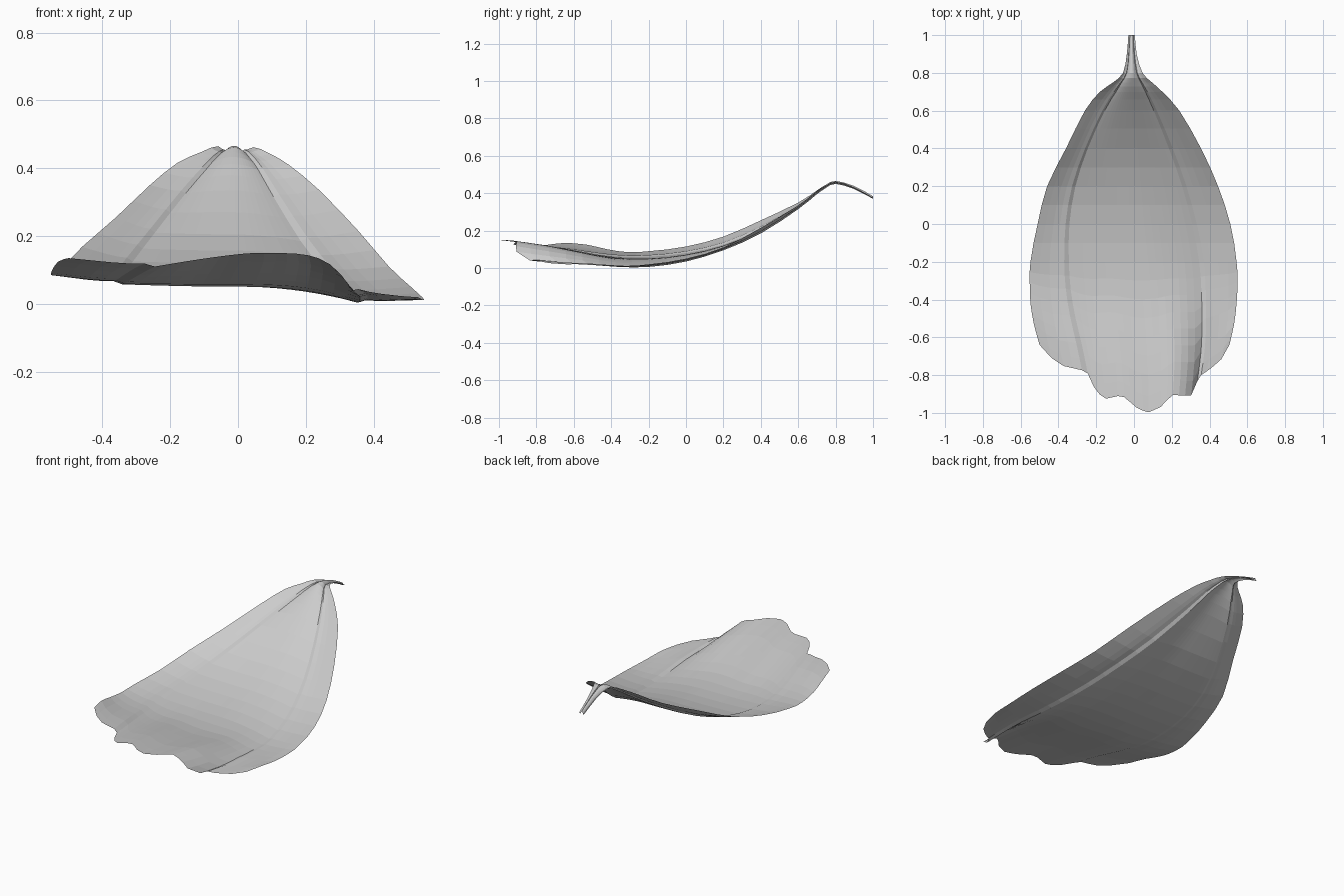
import bpy
import bmesh

if "Cube" in bpy.data.objects:
    bpy.data.objects.remove(bpy.data.objects["Cube"], do_unlink=True)

# Lengthwise guide curves, sampled from the stem to the ruffled lip
station_y = [1, .9, .8, .75, .7, .6, .4, .2, 0, -.2, -.4, -.6, -.8, -1]
outline = {
    "left_edge": [-.03, -.038, -.058, -.11, -.18, -.26, -.36, -.46, -.51, -.548, -.552, -.548, -.53, -.5],
    "left_crease": [-.022, -.027, -.038, -.065, -.095, -.155, -.245, -.31, -.342, -.345, -.335, -.31, -.275, -.245],
    "right_crease": [-.003, .002, .014, .035, .06, .105, .185, .255, .308, .345, .357, .36, .355, .335],
    "right_edge": [.005, .014, .045, .095, .15, .24, .355, .445, .51, .543, .548, .543, .53, .505],
}
height = {
    "left_edge": [.375, .43, .465, .447, .415, .35, .255, .168, .115, .09, .085, .1, .125, .135],
    "left_crease": [.37, .422, .45, .43, .395, .325, .21, .125, .08, .06, .06, .075, .095, .11],
    "middle": [.384, .438, .466, .447, .412, .335, .205, .12, .072, .051, .057, .09, .125, .15],
    "right_crease": [.37, .422, .45, .43, .395, .315, .185, .095, .035, .006, .006, .018, .025, .04],
    "right_edge": [.375, .43, .462, .442, .41, .335, .215, .11, .05, .02, .012, .012, .02, .02],
}

# Ruffled front lip: x and how far forward the petal reaches there
lip = [(-.5, -.64), (-.45, -.7), (-.38, -.75), (-.25, -.78), (-.2, -.89),
       (-.15, -.925), (-.08, -.91), (-.04, -.92), (0, -.965), (.07, -1),
       (.14, -.97), (.2, -.905), (.3, -.91), (.325, -.88), (.34, -.81),
       (.4, -.77), (.46, -.72), (.505, -.64)]


def spline(values, t):
    """Smooth curve through evenly indexed values."""
    i = min(int(t), len(values) - 2)
    f = t - i
    a, b = values[max(i - 1, 0)], values[i]
    c, d = values[i + 1], values[min(i + 2, len(values) - 1)]
    return b + f / 2 * (c - a + f * (2*a - 5*b + 4*c - d + f * (3*(b - c) + d - a)))


def lip_reach(x):
    for (xa, ya), (xb, yb) in zip(lip, lip[1:]):
        if x <= xb:
            return ya + (yb - ya) * max(x - xa, 0) / (xb - xa)
    return lip[-1][1]


def mix(a, b, f):
    return a + (b - a) * f


# Columns across the petal: left wing, centre panel, right wing
wing_steps = [.12, .3, .5, .75, 1]
panel_steps = 18
columns = [("left", f) for f in reversed(wing_steps)]
columns += [("panel", 2 * i / panel_steps - 1) for i in range(panel_steps + 1)]
columns += [("right", f) for f in wing_steps]


def cross_section(t, zone, f):
    """x and z of one column at lengthwise parameter t."""
    x = {k: spline(v, t) for k, v in outline.items()}
    z = {k: spline(v, t) for k, v in height.items()}
    if zone == "panel":
        # Towards the lip the left half flattens and the right half rolls over
        front = max(0, t - 9)
        side, steepness = (("left_crease", 2 - front * .18) if f < 0
                           else ("right_crease", 2 + front * .7))
        return (mix(x["left_crease"], x["right_crease"], (f + 1) / 2),
                mix(z["middle"], z[side], abs(f) ** steepness))
    # Wings carry a slight raised fold beside the crease
    fold = .007 * max(0, 1 - abs(f - .15) / .2) * min(1, t / 3)
    return (mix(x[zone + "_crease"], x[zone + "_edge"], f),
            mix(z[zone + "_crease"], z[zone + "_edge"], f) + fold)


def petal_point(t, zone, f):
    x, z = cross_section(t, zone, f)
    y = spline(station_y, t)
    start = -.2
    if y < start:
        end_x, _ = cross_section(len(station_y) - 1, zone, f)
        y = start + (y - start) * (lip_reach(end_x) - start) / (-1 - start)
    return x, y, z


# Petal sheet, stem included
bm = bmesh.new()
rows = 2 * (len(station_y) - 1)
grid = [[bm.verts.new(petal_point(r / 2, zone, f)) for zone, f in columns]
        for r in range(rows + 1)]
for upper, lower in zip(grid, grid[1:]):
    for c in range(len(columns) - 1):
        bm.faces.new((upper[c], lower[c], lower[c + 1], upper[c + 1]))
bm.normal_update()
mesh = bpy.data.meshes.new("petal")
bm.to_mesh(mesh)
bm.free()
petal = bpy.data.objects.new("petal", mesh)
bpy.context.collection.objects.link(petal)

# Pale grey colour
colour = (.6, .6, .6, 1)
material = bpy.data.materials.new("pale_grey")
material.use_nodes = True
material.diffuse_color = colour
material.node_tree.nodes["Principled BSDF"].inputs["Base Color"].default_value = colour
mesh.materials.append(material)
